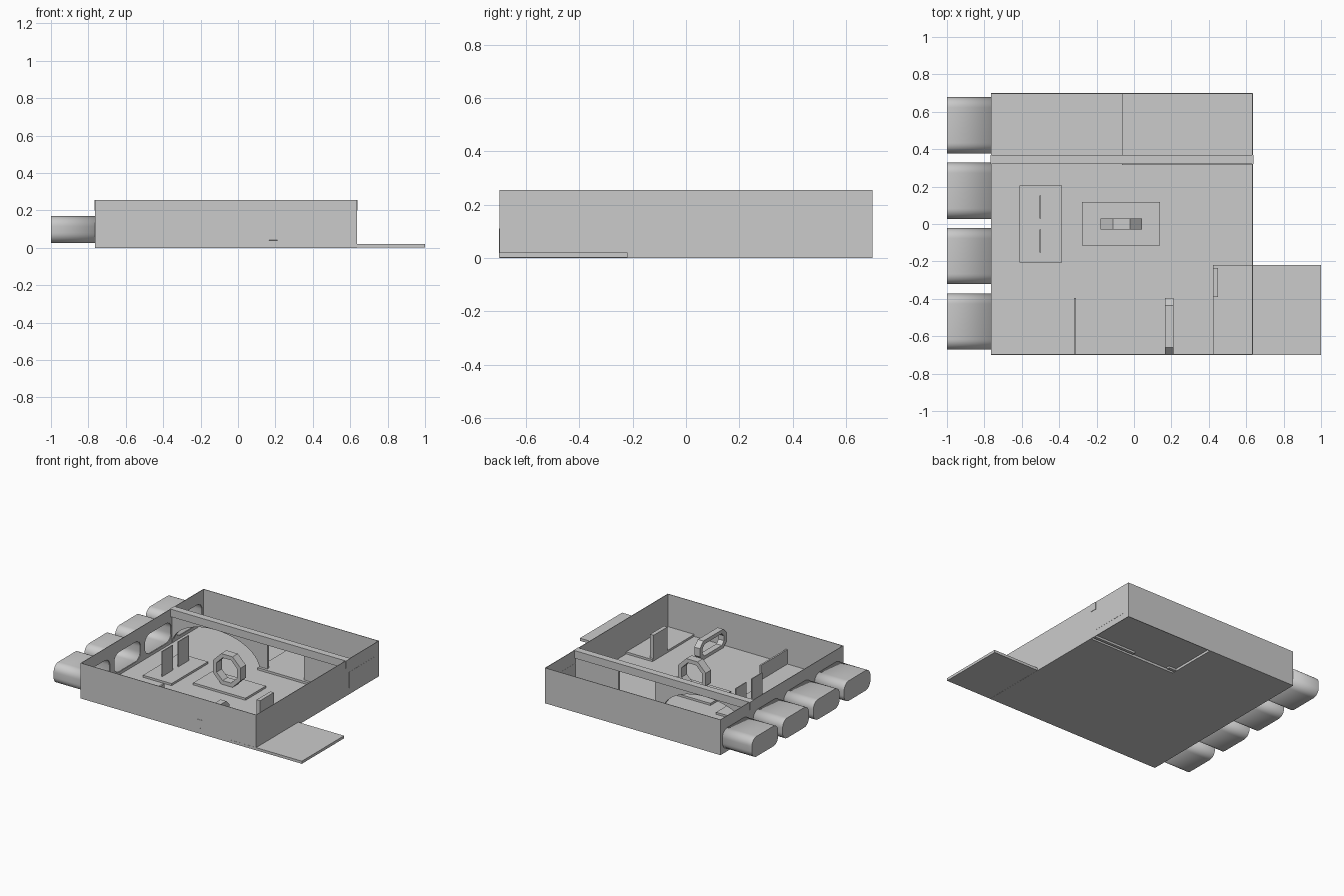
import bpy, bmesh, math
from mathutils import Vector

if "Cube" in bpy.data.objects:
    bpy.data.objects.remove(bpy.data.objects["Cube"])


def finish(name, bm, smooth=False):
    bmesh.ops.recalc_face_normals(bm, faces=bm.faces)
    me = bpy.data.meshes.new(name)
    bm.to_mesh(me)
    bm.free()
    ob = bpy.data.objects.new(name, me)
    bpy.context.collection.objects.link(ob)
    if smooth:
        bpy.ops.object.select_all(action='DESELECT')
        ob.select_set(True)
        bpy.context.view_layer.objects.active = ob
        bpy.ops.object.shade_smooth_by_angle(angle=math.radians(40))
    return ob


def box(name, x0, x1, y0, y1, z0, z1):
    bm = bmesh.new()
    bmesh.ops.create_cube(bm, size=1)
    for v in bm.verts:
        v.co = ((x0 + x1) / 2 + v.co.x * (x1 - x0),
                (y0 + y1) / 2 + v.co.y * (y1 - y0),
                (z0 + z1) / 2 + v.co.z * (z1 - z0))
    return finish(name, bm)


def panel(name, loops, axis, a, b):
    """Flat outline with holes, extruded from a to b along x or y."""
    bm = bmesh.new()
    edges = []
    for loop in loops:
        vs = [bm.verts.new((a, u, w) if axis == 'x' else (u, a, w)) for u, w in loop]
        edges += [bm.edges.new((vs[i - 1], vs[i])) for i in range(len(vs))]
    bmesh.ops.triangle_fill(bm, use_beauty=True, edges=edges)
    new = bmesh.ops.extrude_face_region(bm, geom=bm.faces[:])['geom']
    shift = Vector((b - a, 0, 0)) if axis == 'x' else Vector((0, b - a, 0))
    bmesh.ops.translate(bm, vec=shift, verts=[g for g in new if isinstance(g, bmesh.types.BMVert)])
    return finish(name, bm)


def rect(u0, u1, w0, w1, r=0.0, n=1):
    """Rectangle with rounded (n > 1) or chamfered (n = 1) corners."""
    if r == 0:
        return [(u0, w0), (u1, w0), (u1, w1), (u0, w1)]
    pts = []
    for k, (cu, cw) in enumerate([(u1 - r, w1 - r), (u0 + r, w1 - r), (u0 + r, w0 + r), (u1 - r, w0 + r)]):
        for i in range(n + 1):
            t = math.pi / 2 * (k + i / n)
            pts.append((cu + r * math.cos(t), cw + r * math.sin(t)))
    return pts


def octagon(cu, cw, apothem):
    R = apothem / math.cos(math.pi / 8)
    return [(cu + R * math.cos(math.pi / 8 + i * math.pi / 4),
             cw + R * math.sin(math.pi / 8 + i * math.pi / 4)) for i in range(8)]


L, R, F, B, H, T = -0.765, 0.635, -0.7, 0.7, 0.255, 0.004

# Floors, with the back right room raised by a small step
box("main_floor", L, R, F, 0.32, 0, 0.005)
box("back_left_floor", L, -0.06, 0.32, B, 0, 0.005)
box("back_right_floor", -0.06, R, 0.32, B, 0.017, 0.021)
box("floor_step_front", -0.06, R, 0.316, 0.32, 0, 0.021)
box("floor_step_side", -0.064, -0.06, 0.316, B, 0, 0.021)

# Outer walls
box("front_wall", L, R, F, F + T, 0, H)
box("back_wall", L, R, B - T, B, 0, H)
box("right_wall", R - T, R, F, B, 0, H)
box("right_wall_door", R - T - 0.001, R + 0.001, 0.36, 0.665, 0.045, 0.16)

# Left wall pierced by the four pods
pod_y = [-0.522, -0.172, 0.178, 0.528]
sections = [rect(y - 0.15, y + 0.15, 0.025, 0.17, 0.055, 8) for y in pod_y]
panel("left_wall", [rect(F, B, 0, H)] + sections, 'x', L, L + T)

# Hollow pods, open toward the room
for i, sec in enumerate(sections):
    bm = bmesh.new()
    inner = [bm.verts.new((L, u, w)) for u, w in sec]
    outer = [bm.verts.new((-1.0, u, w)) for u, w in sec]
    for k in range(len(sec)):
        bm.faces.new((inner[k - 1], inner[k], outer[k], outer[k - 1]))
    bm.faces.new(outer)
    pod = finish(f"side_pod_{i + 1}", bm, True)
    mod = pod.modifiers.new("shell", 'SOLIDIFY')
    mod.thickness = 0.003

# Dividing wall with arch and doorway under a beam
arch = [(-0.412 - 0.348 * math.cos(math.pi * i / 20), 0.19 * math.sin(math.pi * i / 20) + 0.002)
        for i in range(21)]
outline = ([(L, 0.002)] + arch + [(0.0, 0.002), (0.0, 0.2), (0.29, 0.2), (0.29, 0.002),
           (R, 0.002), (R, 0.21), (L, 0.21)])
panel("dividing_wall", [outline], 'y', 0.335, 0.355)
box("ceiling_beam", L - 0.003, R + 0.003, 0.32, 0.37, 0.2, H)

# Display base with two upright boards
box("board_base", -0.613, -0.385, -0.207, 0.207, 0.003, 0.02)
for i, s in enumerate((-1, 1)):
    y0, y1 = sorted((s * 0.03, s * 0.153))
    box(f"upright_board_{i + 1}", -0.504, -0.497, y0, y1, 0.02, 0.2)

# Octagonal ring on its base
box("ring_base", -0.277, 0.14, -0.115, 0.117, 0.003, 0.02)
panel("octagonal_ring", [octagon(-0.068, 0.132, 0.11), octagon(-0.068, 0.132, 0.082)], 'y', -0.03, 0.03)

# Pieces along the front wall
panel("chamfered_frame", [rect(F - 0.001, -0.395, 0.001, 0.14, 0.04),
                          rect(F + 0.03, -0.425, 0.028, 0.113, 0.025)], 'x', 0.166, 0.21)
box("low_partition", -0.322, -0.31, F - 0.001, -0.395, 0.001, 0.11)

# Entry platform and its sign board
box("entry_platform", 0.422, 1.0, F - 0.001, -0.22, 0.001, 0.02)
box("entry_board", 0.422, 0.45, -0.39, -0.235, 0.02, 0.19)
